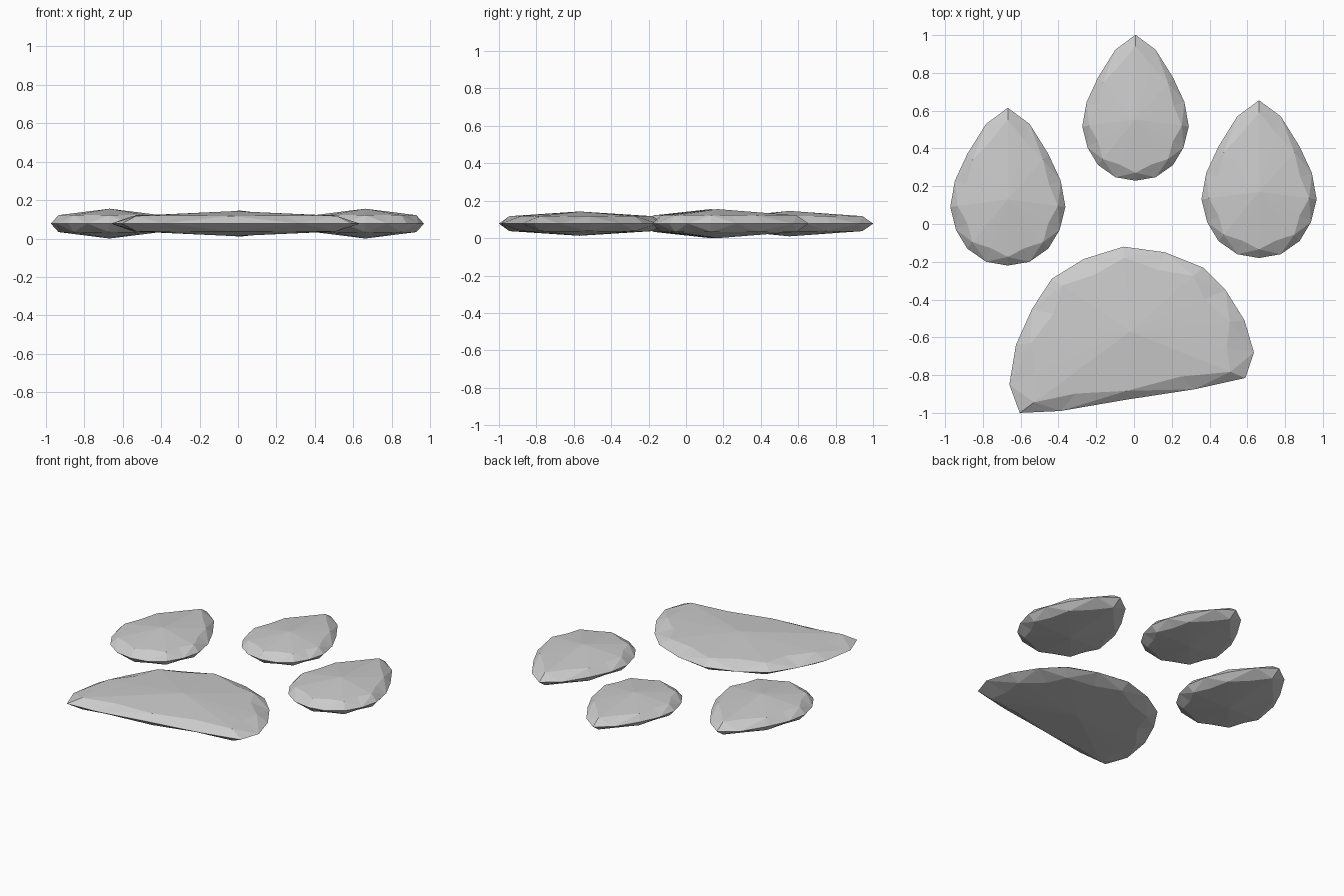
import bpy

if "Cube" in bpy.data.objects:
    bpy.data.objects.remove(bpy.data.objects["Cube"])

MID = 0.0775  # height of the sharp rim


def faceted_pebble(name, outline, center, half, ring_half):
    """Lens-shaped stone: rim, scalloped bevel ring and apex on both sides."""
    cx, cy = center
    n = len(outline)
    verts = [(x, y, MID) for x, y in outline]
    faces = []
    for side in (1, -1):
        base = len(verts)
        for i, (x, y) in enumerate(outline):
            s = 0.87 if i % 2 == 0 else 0.78
            z = ring_half if i % 2 == 0 else ring_half + 0.002
            verts.append((cx + (x - cx) * s, cy + (y - cy) * s, MID + side * z))
        apex = len(verts)
        verts.append((cx, cy, MID + side * half))
        for i in range(n):
            j = (i + 1) % n
            a, b = base + i, base + j
            if i % 2 == 0:
                new = [(i, j, a), (j, b, a)]
            else:
                new = [(i, j, b), (i, b, a)]
            new.append((a, b, apex))
            # outlines run clockwise, so the upper side is flipped
            faces += [f[::-1] if side == 1 else f for f in new]
    mesh = bpy.data.meshes.new(name)
    mesh.from_pydata(verts, [], faces)
    mesh.update()
    obj = bpy.data.objects.new(name, mesh)
    bpy.context.collection.objects.link(obj)
    return obj


# Toe outline: right half of a teardrop, mirrored
half_toe = [(0, 0.485), (0.115, 0.40), (0.215, 0.24), (0.28, 0.10), (0.305, -0.04),
            (0.275, -0.16), (0.215, -0.26), (0.115, -0.33), (0, -0.35)]
toe = half_toe + [(-x, y) for x, y in half_toe[-2:0:-1]]

# Three toes
for name, x, y, s, half, ring in (
        ("toe_left", -0.668, 0.13, 1.0, 0.0775, 0.044),
        ("toe_middle", 0.008, 0.553, 0.925, 0.068, 0.040),
        ("toe_right", 0.662, 0.17, 1.0, 0.0775, 0.044)):
    faceted_pebble(name, [(x + px * s, y + py * s) for px, py in toe], (x, y), half, ring)

# Large pad
pad = [(-0.055, -0.12), (0.165, -0.15), (0.365, -0.23), (0.485, -0.35),
       (0.585, -0.51), (0.635, -0.68), (0.59, -0.815), (0.32, -0.875),
       (-0.04, -0.93), (-0.39, -0.99), (-0.605, -1.0), (-0.66, -0.85),
       (-0.625, -0.64), (-0.54, -0.45), (-0.435, -0.29), (-0.265, -0.185)]
faceted_pebble("main_pad", pad, (-0.02, -0.57), 0.065, 0.040)
